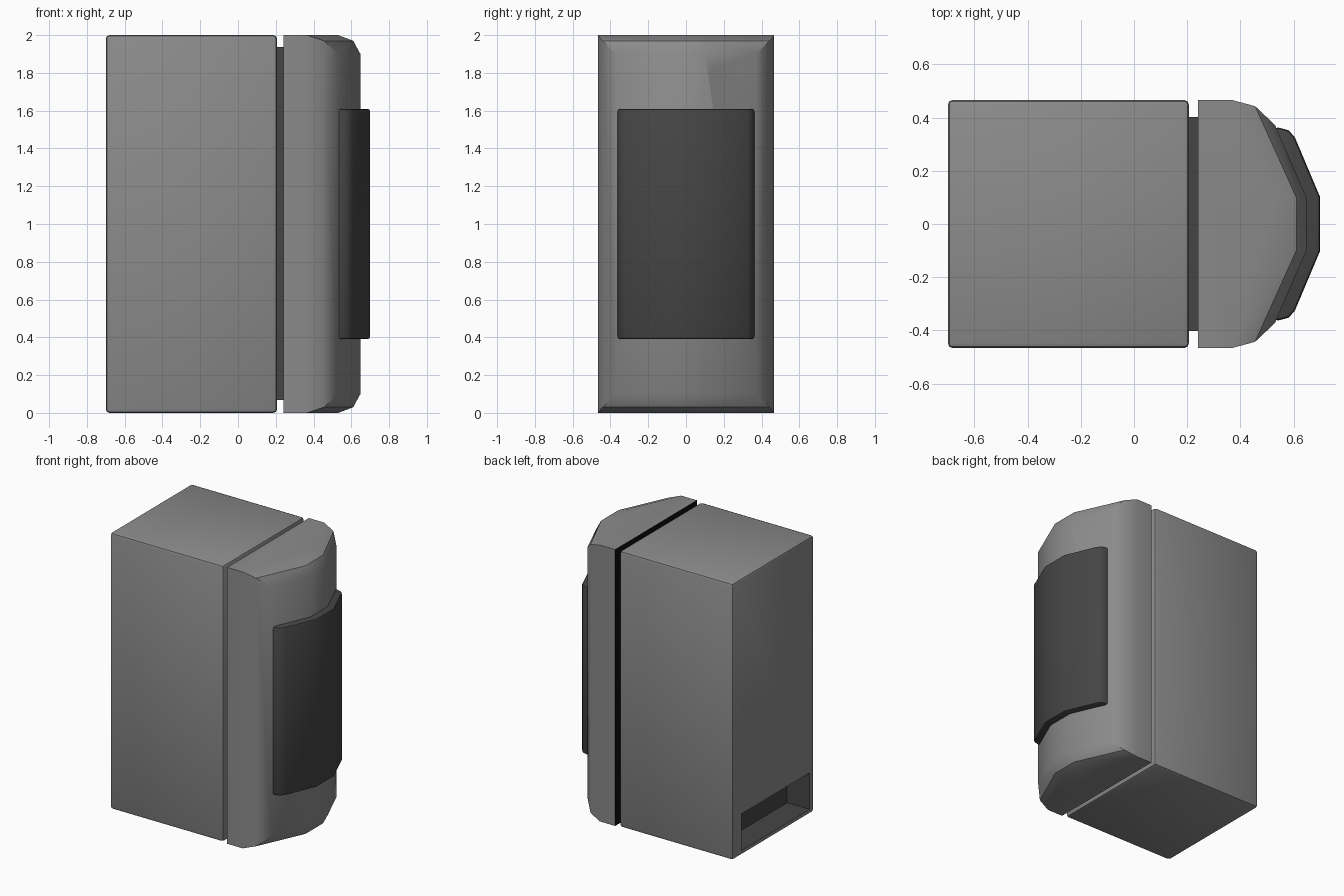
import bpy, bmesh, math
from mathutils import Matrix, Vector

if "Cube" in bpy.data.objects:
    bpy.data.objects.remove(bpy.data.objects["Cube"])


def material(name, v):
    m = bpy.data.materials.new(name)
    m.diffuse_color = (v, v, v, 1)
    m.use_nodes = True
    m.node_tree.nodes["Principled BSDF"].inputs["Base Color"].default_value = m.diffuse_color
    return m


GREY = material("mid grey", 0.26)
DARK = material("dark grey", 0.06)
BLACK = material("black", 0.004)


def make(name, bm, mats, index=0):
    bmesh.ops.recalc_face_normals(bm, faces=bm.faces)
    for f in bm.faces:
        f.material_index = index
    me = bpy.data.meshes.new(name)
    bm.to_mesh(me)
    bm.free()
    for m in mats:
        me.materials.append(m)
    ob = bpy.data.objects.new(name, me)
    bpy.context.collection.objects.link(ob)
    return ob


def box(name, lo, hi, mats, index=0):
    bm = bmesh.new()
    bmesh.ops.create_cube(bm, size=1)
    for v in bm.verts:
        v.co = Vector([l + (c + 0.5) * (h - l) for c, l, h in zip(v.co, lo, hi)])
    return make(name, bm, mats, index)


def apply(ob, kind, **settings):
    mod = ob.modifiers.new(kind, kind)
    for k, v in settings.items():
        setattr(mod, k, v)
    bpy.context.view_layer.objects.active = ob
    bpy.ops.object.modifier_apply(modifier=mod.name)


def cut(ob, cutter):
    apply(ob, 'BOOLEAN', operation='DIFFERENCE', solver='EXACT', object=cutter)
    bpy.data.objects.remove(cutter)


def smooth(ob, angle):
    bpy.ops.object.select_all(action='DESELECT')
    ob.select_set(True)
    bpy.context.view_layer.objects.active = ob
    bpy.ops.object.shade_smooth_by_angle(angle=math.radians(angle))


# Main body with the socket recess low in its rear
body = box("main_body", (-0.70, -0.467, 0), (0.207, 0.467, 2), [GREY, DARK])
apply(body, 'BEVEL', width=0.02, segments=2, limit_method='ANGLE')
cut(body, box("recess_cutter", (-0.8, -0.415, 0.035), (-0.52, 0.365, 0.30),
              [GREY, DARK], 1))
smooth(body, 35)

# Narrow neck joining body and front cover
box("neck", (0.19, -0.402, 0.067), (0.25, 0.402, 1.937), [DARK])

# Front cover: hull of one quarter outline mirrored in y and z
quarter = [(0.24, 0.467, 2), (0.365, 0.467, 2), (0.455, 0.443, 1.97),
           (0.53, 0.372, 1.9), (0.61, 0.1, 1.97), (0.648, 0.1, 1.9),
           (0.53, 0.1, 2)]
bm = bmesh.new()
for x, y, z in quarter:
    for sy in (1, -1):
        for zz in (z, 2 - z):
            bm.verts.new((x, sy * y, zz))
bmesh.ops.convex_hull(bm, input=bm.verts)
bmesh.ops.dissolve_limit(bm, angle_limit=0.02, verts=bm.verts, edges=bm.edges)
cover = make("front_cover", bm, [GREY, DARK, BLACK])
for p in cover.data.polygons:
    if p.normal.x < -0.9:
        p.material_index = 2

# Small sensor hole, drilled square to the curved front
bm = bmesh.new()
bmesh.ops.create_cone(bm, cap_ends=True, segments=8, radius1=0.066,
                      radius2=0.066, depth=0.14)
bm.transform(Matrix.Translation((0.613, 0.18, 1.775))
             @ Matrix.Rotation(math.radians(23.6), 4, 'Z')
             @ Matrix.Rotation(math.radians(90), 4, 'Y'))
cut(cover, make("hole_cutter", bm, [GREY, DARK, BLACK], 1))
smooth(cover, 33)

# Curved dark panel on the front
half = [(0.50, 0.36), (0.545, 0.362), (0.582, 0.352), (0.605, 0.325), (0.70, 0.1)]
profile = half + [(x, -y) for x, y in reversed(half)]
bm = bmesh.new()
face = bm.faces.new([bm.verts.new((x, y, 0.39)) for x, y in profile])
top = bmesh.ops.extrude_face_region(bm, geom=[face])["geom"]
bmesh.ops.translate(bm, vec=(0, 0, 1.22),
                    verts=[g for g in top if isinstance(g, bmesh.types.BMVert)])
panel = make("front_panel", bm, [DARK])
apply(panel, 'BEVEL', width=0.015, segments=2, limit_method='ANGLE',
      angle_limit=math.radians(60))
smooth(panel, 35)
